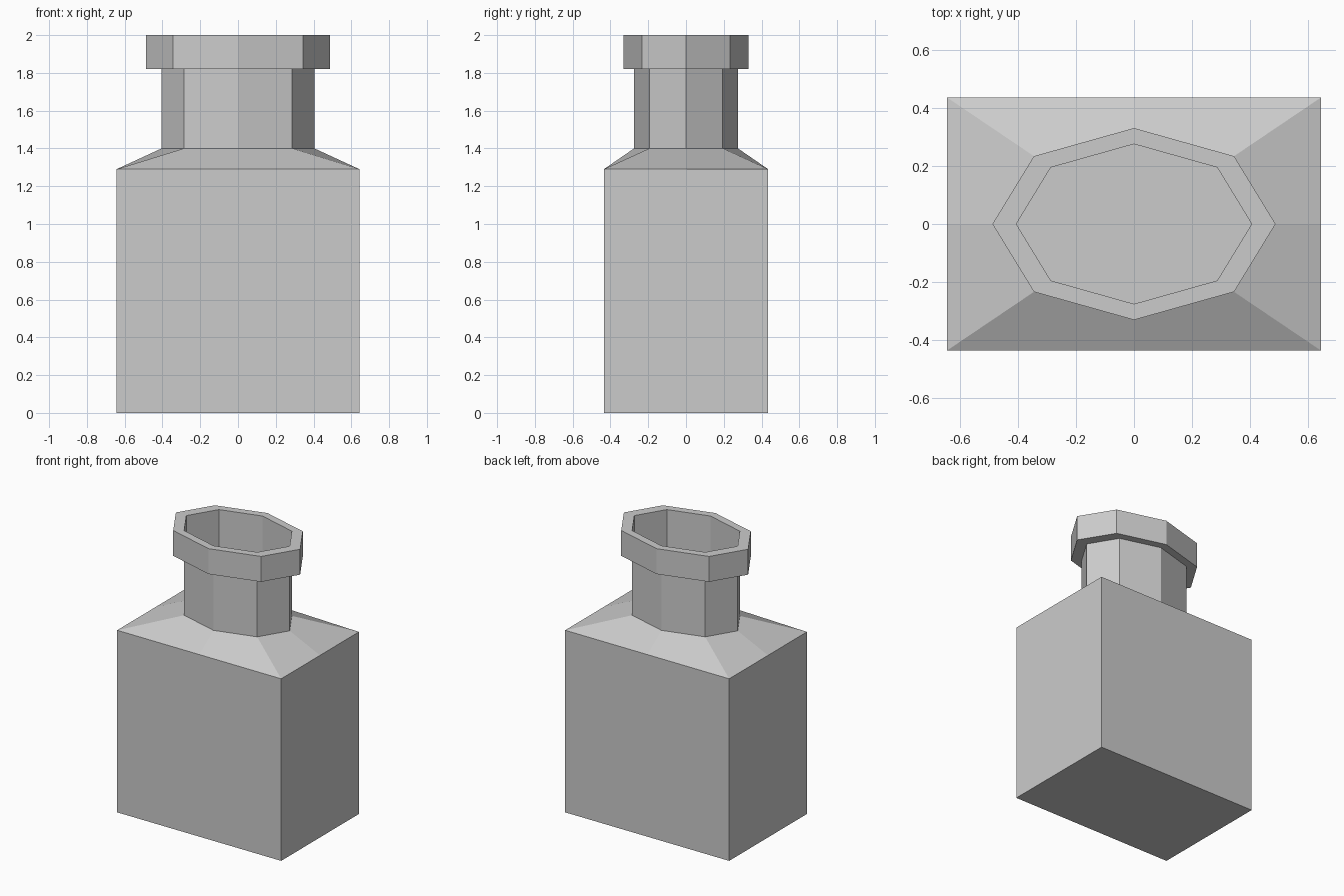
import bpy
from math import cos, sin, pi

if "Cube" in bpy.data.objects:
    bpy.data.objects.remove(bpy.data.objects["Cube"])


def octagon(rx, ry, z):
    return [(rx * cos(i * pi / 4), ry * sin(i * pi / 4), z) for i in range(8)]


def rectangle(hx, hy, z):
    # Corners plus edge midpoints, matching the octagon's eight points
    def unit(v):
        return 0 if abs(v) < 0.01 else (1 if v > 0 else -1)
    return [(hx * unit(cos(i * pi / 4)), hy * unit(sin(i * pi / 4)), z)
            for i in range(8)]


def skin(name, rings, cap_bottom=False, closed=False):
    # Bridge successive eight-point rings with flat quads
    verts = [p for ring in rings for p in ring]
    n = len(rings)
    faces = []
    for r in range(n if closed else n - 1):
        a, b = r * 8, ((r + 1) % n) * 8
        for i in range(8):
            j = (i + 1) % 8
            faces.append((a + i, a + j, b + j, b + i))
    if cap_bottom:
        faces.append(tuple(reversed(range(8))))
    mesh = bpy.data.meshes.new(name)
    mesh.from_pydata(verts, [], faces)
    mesh.update()
    obj = bpy.data.objects.new(name, mesh)
    bpy.context.collection.objects.link(obj)
    return obj


NECK = (0.405, 0.275)
LIP = (0.487, 0.33)
BODY = (0.643, 0.435)

# Hollow rectangular body with sloping shoulder
skin("bottle_body", [rectangle(*BODY, 0), rectangle(*BODY, 1.29),
                     octagon(*NECK, 1.40)], cap_bottom=True)

# Open eight-sided neck
skin("bottle_neck", [octagon(*NECK, 1.40), octagon(*NECK, 1.82)])

# Lip ring: underside, outer wall, top and inner wall
skin("bottle_lip", [octagon(*NECK, 1.82), octagon(*LIP, 1.82),
                    octagon(*LIP, 2.0), octagon(*NECK, 2.0)], closed=True)
